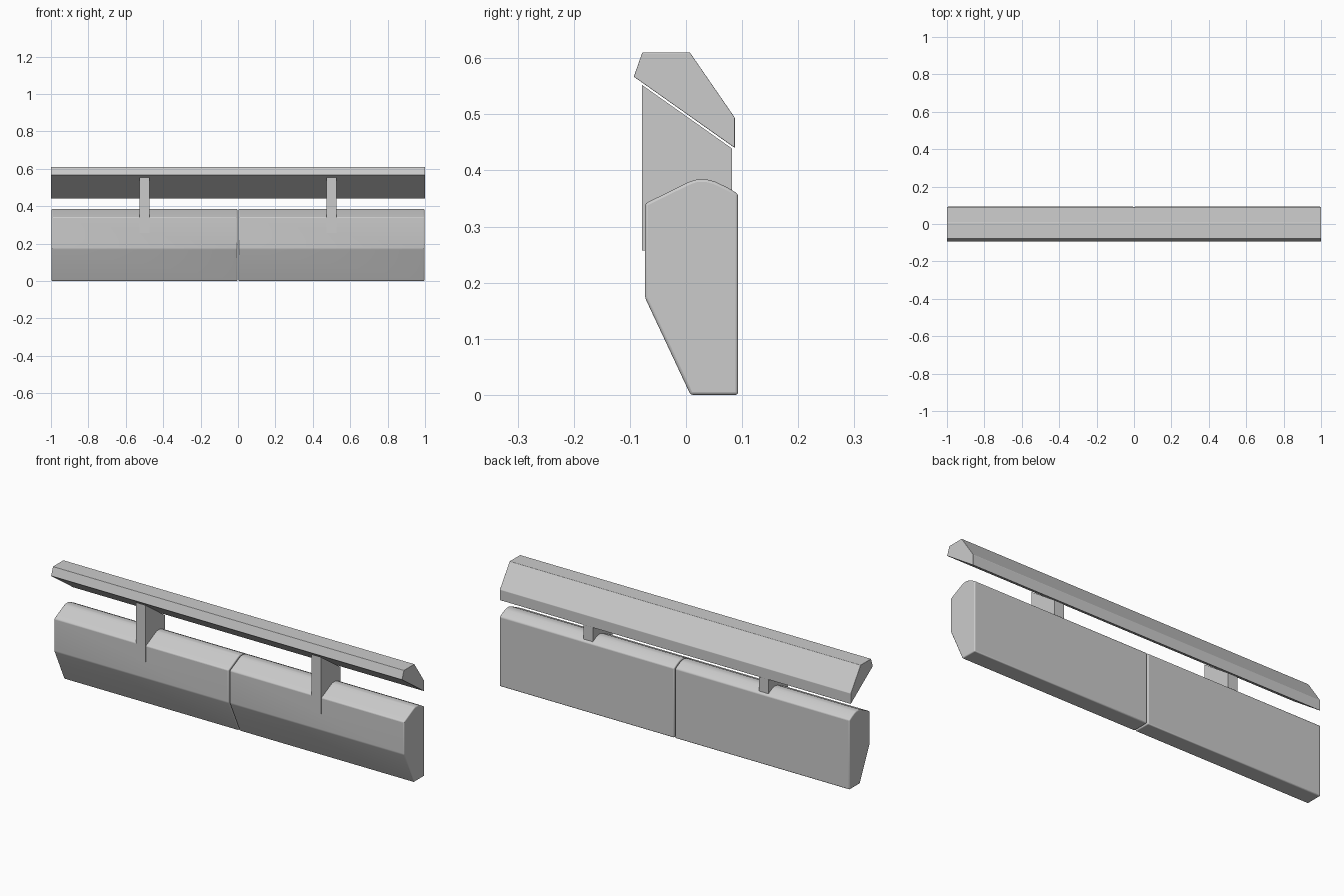
import bpy
import bmesh
import math

if "Cube" in bpy.data.objects:
    bpy.data.objects.remove(bpy.data.objects["Cube"], do_unlink=True)

grey = bpy.data.materials.new("light grey")
grey.use_nodes = True
colour = (0.6, 0.6, 0.6, 1)
grey.diffuse_color = colour
grey.node_tree.nodes["Principled BSDF"].inputs["Base Color"].default_value = colour


def extrude_profile(name, profile, x0, x1, bevel=0):
    """Extrude a closed (y, z) outline along x, with softened edges."""
    mesh = bpy.data.meshes.new(name)
    bm = bmesh.new()
    face = bm.faces.new([bm.verts.new((x0, y, z)) for y, z in profile])
    grown = bmesh.ops.extrude_face_region(bm, geom=[face])["geom"]
    verts = [v for v in grown if isinstance(v, bmesh.types.BMVert)]
    bmesh.ops.translate(bm, verts=verts, vec=(x1 - x0, 0, 0))
    bmesh.ops.recalc_face_normals(bm, faces=bm.faces)
    bm.to_mesh(mesh)
    bm.free()
    mesh.materials.append(grey)
    obj = bpy.data.objects.new(name, mesh)
    bpy.context.collection.objects.link(obj)
    if bevel:
        mod = obj.modifiers.new("soft edges", "BEVEL")
        mod.width = bevel
        mod.segments = 3
        mod.limit_method = "ANGLE"
        mod.angle_limit = math.radians(15)
    bpy.ops.object.select_all(action="DESELECT")
    obj.select_set(True)
    bpy.context.view_layer.objects.active = obj
    bpy.ops.object.shade_smooth_by_angle(angle=math.radians(30))
    return obj


# Outlines in (y, z)
block = [(0.008, 0), (0.093, 0), (0.093, 0.358), (0.075, 0.369), (0.052, 0.38),
         (0.038, 0.384), (0.018, 0.384), (0.004, 0.379), (-0.073, 0.341), (-0.073, 0.173)]
rail = [(-0.093, 0.567), (-0.078, 0.61), (0.007, 0.61), (0.087, 0.494), (0.087, 0.44)]
post = [(-0.078, 0.257), (-0.078, 0.552), (0.082, 0.439), (0.082, 0.257)]

# Two body blocks meeting in the middle, each with a post
for side, x in (("right", -0.5), ("left", 0.5)):
    extrude_profile(side + "_body_block", block, x - 0.497, x + 0.497, 0.005)
    extrude_profile(side + "_post", post, x - 0.027, x + 0.027)

# Full-length top rail
extrude_profile("top_rail", rail, -1, 1, 0.0015)
